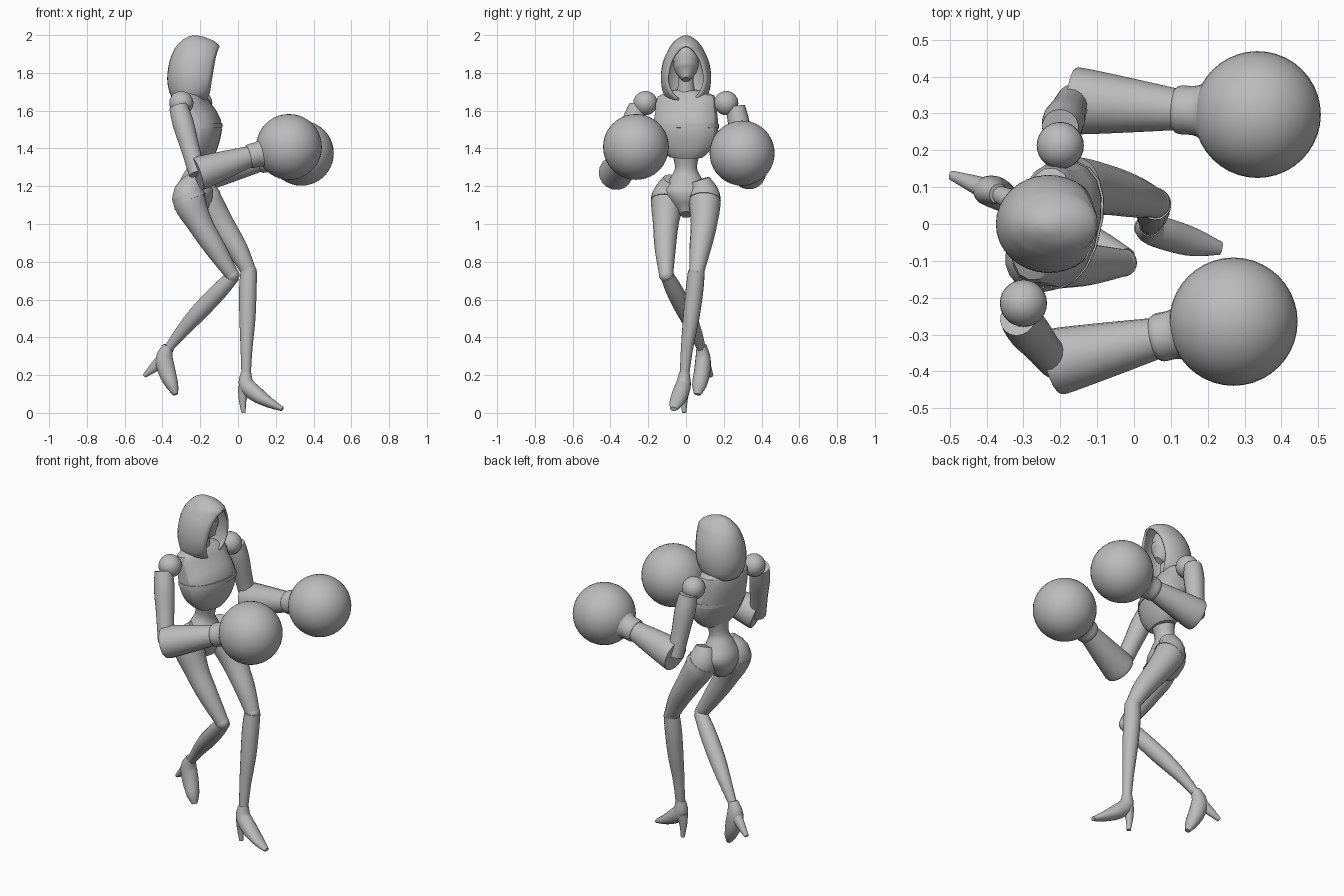
import bpy, bmesh, math
from mathutils import Vector

if "Cube" in bpy.data.objects:
    bpy.data.objects.remove(bpy.data.objects["Cube"], do_unlink=True)

grey = bpy.data.materials.new("plain grey")
grey.use_nodes = True
colour = (0.5, 0.5, 0.5, 1)
grey.diffuse_color = colour
grey.node_tree.nodes["Principled BSDF"].inputs["Base Color"].default_value = colour


def finish(name, bm, angle=35):
    bmesh.ops.recalc_face_normals(bm, faces=bm.faces[:])
    mesh = bpy.data.meshes.new(name)
    bm.to_mesh(mesh)
    bm.free()
    mesh.materials.append(grey)
    obj = bpy.data.objects.new(name, mesh)
    bpy.context.collection.objects.link(obj)
    bpy.ops.object.select_all(action='DESELECT')
    obj.select_set(True)
    bpy.context.view_layer.objects.active = obj
    bpy.ops.object.shade_smooth_by_angle(angle=math.radians(angle))
    return obj


def spline(pts, steps):
    """Smooth a list of equal-length tuples."""
    vs = [Vector(p) for p in pts]
    out = []
    for i in range(len(vs) - 1):
        a, b, c, d = vs[max(i - 1, 0)], vs[i], vs[i + 1], vs[min(i + 2, len(vs) - 1)]
        for k in range(steps):
            t = k / steps
            out.append(0.5 * (2 * b + (c - a) * t + (2 * a - 5 * b + 4 * c - d) * t * t
                              + (3 * b - a - 3 * c + d) * t ** 3))
    return out + [vs[-1]]


def loft(name, pts, steps=4, sides=18, side=(0, 1, 0), power=1.0, angle=35):
    """Tube through (x, y, z, half width[, half depth]) sections."""
    centres = spline([p[:3] for p in pts], steps)
    radii = spline([(p[3], p[-1], 0) for p in pts], steps)
    bm = bmesh.new()
    rings = []
    for i, (c, r) in enumerate(zip(centres, radii)):
        t = (centres[min(i + 1, len(centres) - 1)] - centres[max(i - 1, 0)]).normalized()
        s = Vector(side)
        s = (s - t * s.dot(t)).normalized()
        n = t.cross(s)
        ring = []
        for k in range(sides):
            a = math.tau * k / sides
            u, v = (math.copysign(abs(q) ** power, q) for q in (math.cos(a), math.sin(a)))
            ring.append(bm.verts.new(c + s * u * r.x + n * v * r.y))
        rings.append(ring)
    for lo, hi in zip(rings, rings[1:]):
        for k in range(sides):
            j = (k + 1) % sides
            bm.faces.new((lo[k], lo[j], hi[j], hi[k]))
    bm.faces.new(rings[0])
    bm.faces.new(rings[-1])
    return finish(name, bm, angle)


def ball(name, centre, radius, segments=40):
    bm = bmesh.new()
    bmesh.ops.create_uvsphere(bm, u_segments=segments, v_segments=segments // 2, radius=radius)
    bmesh.ops.translate(bm, verts=bm.verts[:], vec=centre)
    return finish(name, bm)


# Torso, turned slightly about the vertical
turn = (0.23, 0.97, 0)
loft("chest", [(-.25, 0, 1.71, .06, .045), (-.25, 0, 1.675, .155, .07),
               (-.235, 0, 1.6, .165, .095), (-.205, 0, 1.52, .175, .113),
               (-.198, 0, 1.45, .163, .098), (-.198, 0, 1.39, .13, .078),
               (-.202, 0, 1.355, .09, .06)], steps=2, side=turn, power=.85, angle=25)
loft("bust_band", [(-.204, 0, 1.528, .177, .115), (-.203, 0, 1.505, .177, .115)],
     steps=1, side=turn, power=.85)
loft("waist", [(-.205, 0, 1.4, .08, .065), (-.218, 0, 1.3, .058, .052),
               (-.225, 0, 1.24, .085, .075), (-.23, 0, 1.17, .12, .1),
               (-.22, 0, 1.1, .08, .085), (-.2, 0, 1.05, .03, .04)])
loft("neck", [(-.25, 0, 1.68, .055), (-.235, 0, 1.75, .04), (-.23, 0, 1.83, .04)])

# Head with a mask over the lower face
loft("head", [(-.18, 0, 1.77, .02, .025), (-.205, 0, 1.81, .052, .06),
              (-.22, 0, 1.87, .068, .075), (-.225, 0, 1.92, .055, .07),
              (-.23, 0, 1.955, .02, .03)])
loft("face_mask", [(-.177, 0, 1.765, .02, .025), (-.203, 0, 1.81, .058, .065),
                   (-.215, 0, 1.85, .068, .077)])

# Hood: height, back, front, half width, half opening
levels = spline([(1.655, -.34, -.17, .095, .04), (1.69, -.36, -.15, .12, .075),
                 (1.75, -.374, -.14, .132, .1), (1.81, -.372, -.13, .131, .095),
                 (1.87, -.36, -.12, .118, .077), (1.92, -.34, -.106, .095, .04),
                 (1.945, -.322, -.1, .08, 0), (1.975, -.292, -.14, .053, 0),
                 (1.993, -.26, -.19, .025, 0)], 3)
bm = bmesh.new()
rows = []
for z, back, front, w, o in levels:
    start = math.asin(max(o, 0) / w)
    a = (front - back) / (1 + math.cos(start))
    row = []
    for k in range(25):
        t = start + (math.tau - 2 * start) * k / 24
        row.append(bm.verts.new((back + a + a * math.cos(t), w * math.sin(t), z)))
    rows.append(row)
for lo, hi in zip(rows, rows[1:]):
    for k in range(24):
        bm.faces.new((lo[k], lo[k + 1], hi[k + 1], hi[k]))
tip = bm.verts.new((-.228, 0, 2))
for k in range(24):
    bm.faces.new((rows[-1][k], rows[-1][k + 1], tip))
bmesh.ops.remove_doubles(bm, verts=bm.verts[:], dist=.0005)
hood = finish("hood", bm, 50)
shell = hood.modifiers.new("thickness", 'SOLIDIFY')
shell.thickness = .012
shell.offset = -1


# Arms: shoulder ball, upper arm, flared forearm, cuff and round glove
def arm(label, shoulder, top, elbow, wrist, glove, size):
    shoulder, top, elbow, wrist, glove = map(Vector, (shoulder, top, elbow, wrist, glove))
    ball(label + "_shoulder", shoulder, .064, 28)
    loft(label + "_upper_arm", [(*top, .05), (*top.lerp(elbow, .25), .057),
                                (*top.lerp(elbow, .6), .05), (*elbow, .045)])
    loft(label + "_forearm", [(*elbow, .088), (*elbow.lerp(wrist, .08), .09),
                              (*elbow.lerp(wrist, .5), .075), (*wrist, .055)])
    aim = (glove - wrist).normalized()
    loft(label + "_cuff", [(*(wrist - aim * .015), .058), (*wrist, .066),
                           (*(wrist + aim * .05), .07), (*(wrist + aim * .1), .11)])
    ball(label + "_glove", glove, size)


arm("right", (-.3, -.215, 1.64), (-.315, -.255, 1.62), (-.215, -.375, 1.265),
    (.07, -.308, 1.36), (.27, -.265, 1.408), .174)
arm("left", (-.2, .213, 1.64), (-.2, .262, 1.62), (-.165, .335, 1.27),
    (.125, .31, 1.335), (.335, .297, 1.375), .172)


# Legs: thigh, raised hip band, knee and shin
def leg(label, thigh, shin):
    loft(label + "_thigh", thigh)
    a, b = Vector(thigh[1][:3]), Vector(thigh[2][:3])
    r = thigh[1][3]
    loft(label + "_hip_band", [(*a.lerp(b, -.12), r * .98), (*a.lerp(b, .12), r * 1.03)], steps=1)
    ball(label + "_knee", thigh[-1][:3], thigh[-1][3] * 1.03, 24)
    loft(label + "_shin", shin)


leg("right",
    [(-.225, -.07, 1.235, .05), (-.262, -.095, 1.14, .088), (-.2, -.107, 1.0, .068),
     (-.12, -.11, .87, .056), (-.03, -.105, .73, .037)],
    [(-.025, -.1, .725, .036), (-.1, -.06, .645, .045), (-.2, -.005, .54, .046),
     (-.29, .045, .44, .036), (-.365, .08, .345, .024)])
leg("left",
    [(-.18, .075, 1.235, .05), (-.175, .098, 1.14, .084), (-.09, .095, 1.0, .07),
     (-.005, .075, .87, .057), (.057, .057, .75, .04)],
    [(.057, .055, .75, .044), (.052, .045, .65, .047), (.05, .027, .5, .043),
     (.045, .005, .34, .032), (.043, -.008, .2, .025)])

# High-heeled shoes
loft("right_shoe", [(-.368, .082, .355, .027), (-.39, .09, .29, .04, .046),
                    (-.375, .085, .215, .043, .046), (-.348, .07, .145, .038, .033),
                    (-.33, .06, .098, .018, .014)])
loft("right_heel", [(-.4, .095, .28, .03, .035), (-.445, .113, .24, .022, .026),
                    (-.495, .132, .197, .013, .011)])
loft("left_shoe", [(.043, -.008, .215, .027), (.045, -.014, .15, .04, .042),
                   (.095, -.03, .1, .044, .042), (.165, -.05, .055, .038, .028),
                   (.235, -.066, .02, .018, .012)])
loft("left_heel", [(.035, -.01, .135, .032, .036), (.025, -.01, .075, .02, .022),
                   (.029, -.01, 0, .011)])
